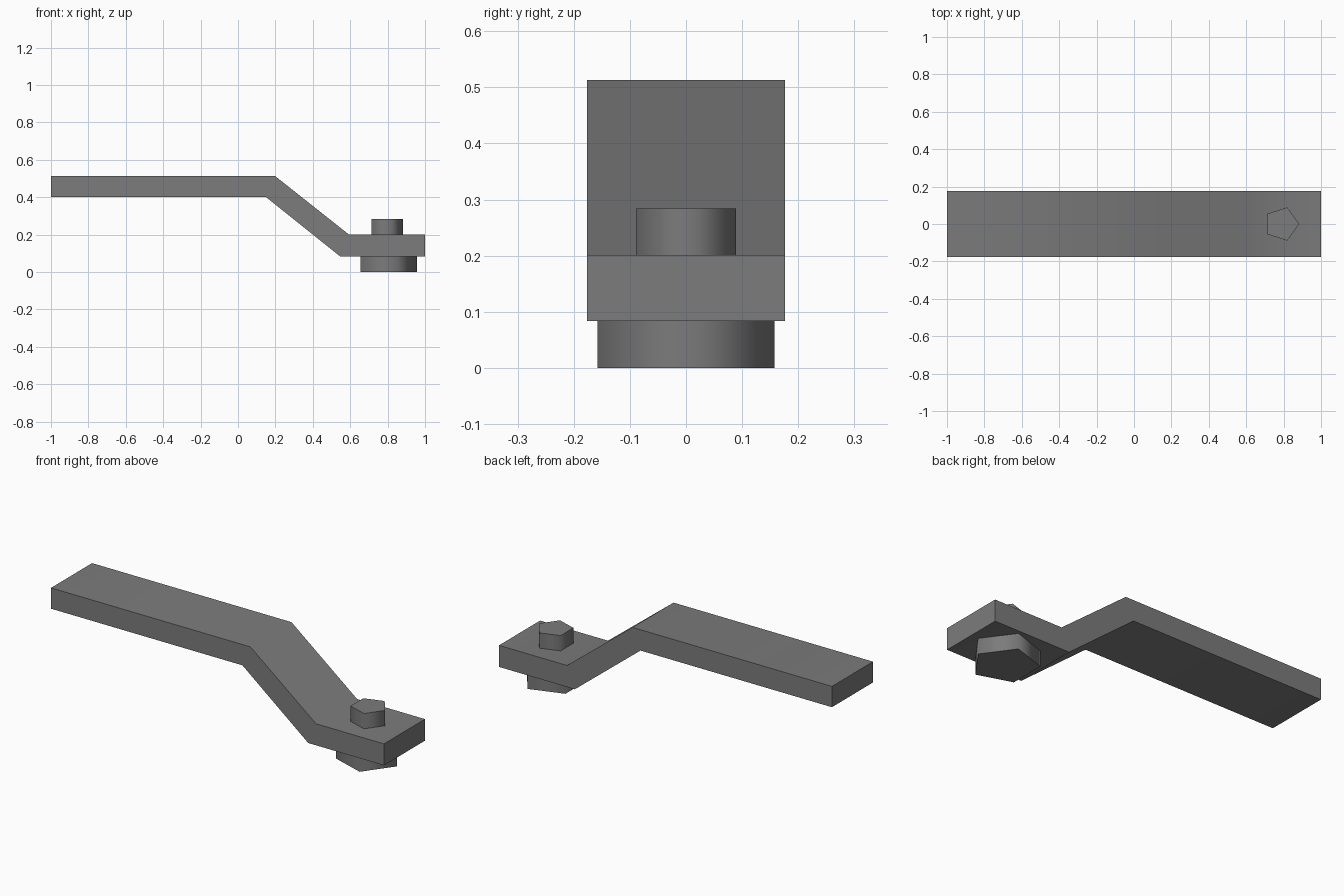
import bpy
import bmesh
import math
from mathutils import Vector

cube = bpy.data.objects.get("Cube")
if cube:
    bpy.data.objects.remove(cube, do_unlink=True)

# Single grey metal
GREY = (0.2, 0.2, 0.2, 1)
metal = bpy.data.materials.new("dark grey metal")
metal.use_nodes = True
metal.diffuse_color = GREY
metal.node_tree.nodes["Principled BSDF"].inputs["Base Color"].default_value = GREY


def extrude_outline(name, points, offset):
    """Solid made by sweeping a flat outline along an offset."""
    bm = bmesh.new()
    face = bm.faces.new([bm.verts.new(p) for p in points])
    swept = bmesh.ops.extrude_face_region(bm, geom=[face], use_keep_orig=True)
    moved = [v for v in swept["geom"] if isinstance(v, bmesh.types.BMVert)]
    bmesh.ops.translate(bm, verts=moved, vec=Vector(offset))
    bmesh.ops.recalc_face_normals(bm, faces=bm.faces)
    mesh = bpy.data.meshes.new(name)
    bm.to_mesh(mesh)
    bm.free()
    mesh.materials.append(metal)
    obj = bpy.data.objects.new(name, mesh)
    bpy.context.collection.objects.link(obj)
    bpy.ops.object.select_all(action='DESELECT')
    obj.select_set(True)
    bpy.context.view_layer.objects.active = obj
    bpy.ops.object.shade_smooth_by_angle(angle=math.radians(80))
    return obj


def pentagon_prism(name, radius, bottom, top):
    """Five-sided post with one corner towards +x."""
    angles = [math.tau * i / 5 for i in range(5)]
    outline = [(0.79 + radius * math.cos(a), radius * math.sin(a), bottom) for a in angles]
    return extrude_outline(name, outline, (0, 0, top - bottom))


# Cranked bar, bent down towards the pivot end
HALF_WIDTH = 0.176
profile = [(-1, 0.4), (0.15, 0.4), (0.545, 0.084), (1, 0.084),
           (1, 0.201), (0.592, 0.201), (0.198, 0.513), (-1, 0.513)]
extrude_outline("cranked_bar", [(x, -HALF_WIDTH, z) for x, z in profile],
                (0, 2 * HALF_WIDTH, 0))

# Pivot stud above and wider boss below
pentagon_prism("upper_stud", 0.0935, 0.201, 0.284)
pentagon_prism("lower_boss", 0.166, 0, 0.084)
